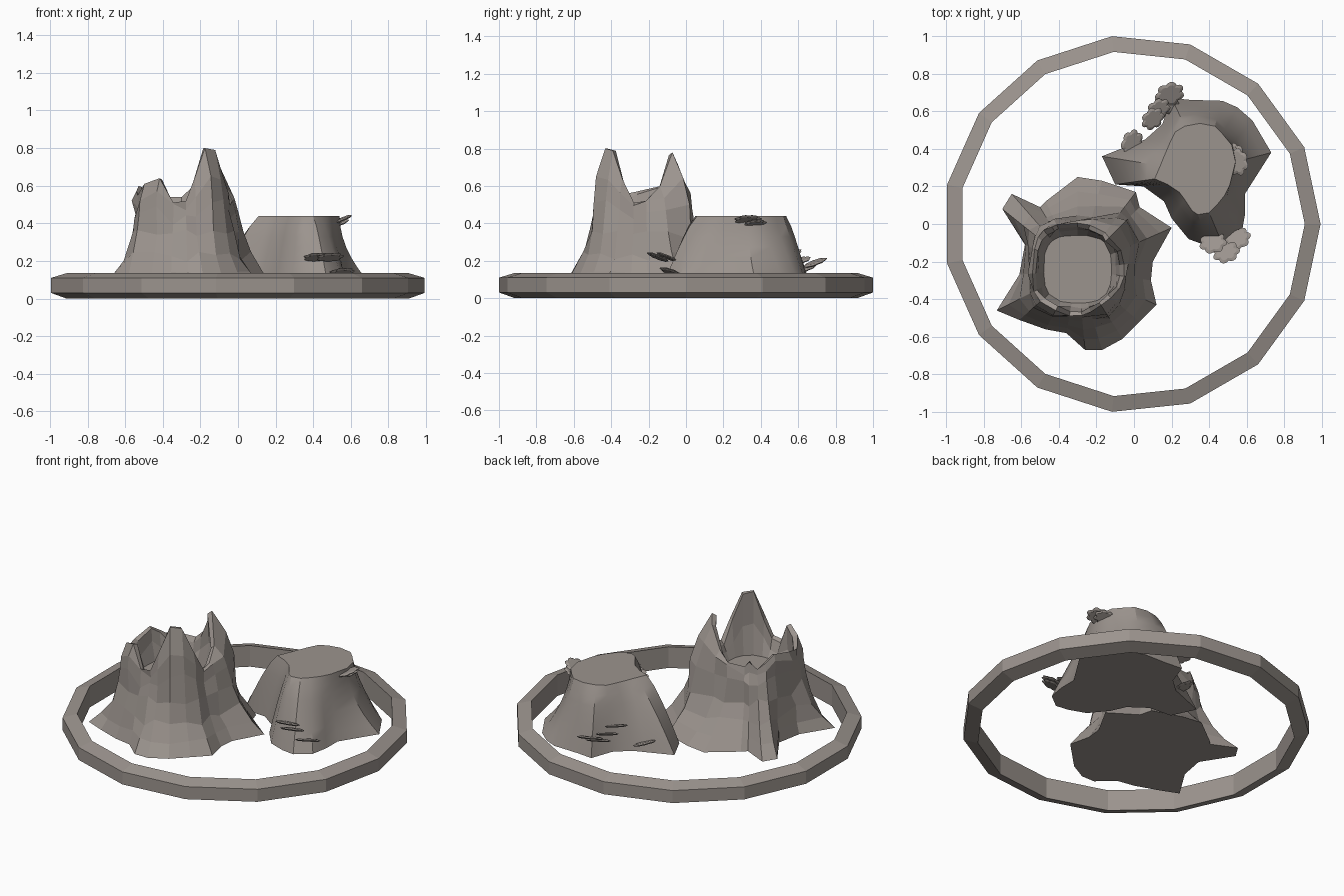
import bpy
import math
import random
from mathutils import Vector, Matrix

random.seed(11)
old = bpy.data.objects.get("Cube")
if old:
    bpy.data.objects.remove(old, do_unlink=True)


def make_material(name, colour):
    mat = bpy.data.materials.new(name)
    mat.use_nodes = True
    mat.diffuse_color = colour
    mat.node_tree.nodes["Principled BSDF"].inputs["Base Color"].default_value = colour
    return mat


GREY = make_material("warm grey", (0.33, 0.295, 0.27, 1))


def add_object(name, verts, faces):
    mesh = bpy.data.meshes.new(name)
    mesh.from_pydata(verts, [], faces)
    mesh.materials.append(GREY)
    obj = bpy.data.objects.new(name, mesh)
    bpy.context.collection.objects.link(obj)
    return obj


def loft(name, rings, closed=False):
    """Skin equal-length rings; cap both ends, or join last to first."""
    n = len(rings[0])
    verts = [tuple(p) for ring in rings for p in ring]
    faces = []
    count = len(rings)
    for k in range(count if closed else count - 1):
        a, b = k * n, (k + 1) % count * n
        for i in range(n):
            j = (i + 1) % n
            faces.append((a + i, a + j, b + j, b + i))
    if not closed:
        faces.append(tuple(reversed(range(n))))
        faces.append(tuple(range((count - 1) * n, count * n)))
    return add_object(name, verts, faces)


def smooth(obj, degrees):
    bpy.ops.object.select_all(action="DESELECT")
    obj.select_set(True)
    bpy.context.view_layer.objects.active = obj
    bpy.ops.object.shade_smooth_by_angle(angle=math.radians(degrees))


# Fifteen-sided border ring
def circle(radius, z, sides=15):
    step = math.tau / sides
    return [(radius * math.cos(i * step) - .012, radius * math.sin(i * step), z)
            for i in range(sides)]


loft("border_ring", [circle(1.004, .03), circle(1.004, .11), circle(.92, .135),
                     circle(.92, 0)], closed=True)

# Broken stump: root outline x, y and rim height, anticlockwise
ROOTS = [
    (.2, -.02, .6), (.03, .09, .78), (.01, .17, .72), (-.17, .23, .6),
    (-.3, .25, .54), (-.47, .12, .54), (-.5, .09, .57), (-.65, .16, .53),
    (-.7, .08, .56), (-.58, -.11, .6), (-.61, -.27, .57), (-.73, -.46, .55),
    (-.61, -.51, .61), (-.47, -.56, .64), (-.36, -.58, .51), (-.26, -.67, .52),
    (-.17, -.67, .64), (-.06, -.61, .8), (.03, -.52, .79), (.12, -.43, .64),
    (.09, -.3, .51), (.1, -.2, .52)]
CENTRE = Vector((-.3, -.24))
CORNER = Vector((.8, .6))


def trunk_ring(radius, flare, height, jitter=0.0, bulge=0.0):
    """Rounded-square trunk ring, pulled to the roots by flare, with one fat corner."""
    ring = []
    for x, y, top in ROOTS:
        out = Vector((x, y)) - CENTRE
        d = out.normalized()
        near = d * radius(top) / (abs(d.x) ** 3 + abs(d.y) ** 3) ** (1 / 3)
        near *= 1 + random.uniform(-jitter, jitter)
        near *= 1 + bulge * max(0, d.dot(CORNER)) ** 8
        p = CENTRE + near.lerp(out, flare)
        ring.append((p.x, p.y, height(top) + random.uniform(-jitter, jitter) * .6))
    return ring


loft("broken_stump", [
    trunk_ring(lambda t: .27, 1, lambda t: .06),
    trunk_ring(lambda t: .27, .64, lambda t: .135, .02, .28),
    trunk_ring(lambda t: .268, .32, lambda t: .22, .05, .28),
    trunk_ring(lambda t: .263, .1, lambda t: .33, .06, .25),
    trunk_ring(lambda t: .258, .03, lambda t: .3 + t * .25, .06, .22),
    trunk_ring(lambda t: .253, 0, lambda t: .17 + t * .62, .05, .12),
    trunk_ring(lambda t: .25 - (t - .5) * .14, 0, lambda t: t),
    trunk_ring(lambda t: .225 - (t - .5) * .12, 0, lambda t: t - .015, .03),
    trunk_ring(lambda t: .205, 0, lambda t: .22 + t * .45, .05),
    trunk_ring(lambda t: .18, 0, lambda t: .4)])

# Cut stump: matching root and cut-edge points, anticlockwise
CUT = [
    (.59, .16, .51, .21), (.73, .38, .54, .33), (.63, .55, .52, .42),
    (.55, .62, .47, .48), (.47, .655, .43, .52), (.3, .66, .35, .535),
    (.2, .67, .27, .52), (.15, .53, .22, .49), (.06, .45, .19, .43),
    (-.02, .42, .16, .36), (-.17, .36, .14, .31), (-.1, .21, .11, .24),
    (.05, .2, .18, .21), (.16, .12, .24, .17), (.2, .03, .27, .13),
    (.29, -.08, .31, .07), (.4, -.12, .34, .05), (.48, -.13, .4, .06),
    (.57, -.06, .44, .1), (.59, .05, .48, .15)]


def cut_ring(level):
    """Level runs from 0 at the cut to 1 at the roots; the +x side is hollow."""
    ring = []
    for bx, by, tx, ty in CUT:
        angle = math.atan2(by - .3, bx - .35)
        f = level ** (.78 + 1.2 * max(0, math.cos(angle - .2)) ** 2)
        ring.append((tx + (bx - tx) * f, ty + (by - ty) * f, .44 - .39 * level))
    return ring


stump = loft("cut_stump", [cut_ring(1 - i / 7) for i in range(8)])
smooth(stump, 32)


# Thin scalloped shelf fungi, tipped up away from the stump
def shelf(name, x, y, z, radius):
    away = math.atan2(y - .3, x - .35)
    place = (Matrix.Translation((x, y, z)) @ Matrix.Rotation(away, 4, "Z")
             @ Matrix.Rotation(-.4, 4, "Y"))
    rings = []
    for scale, height in ((.8, -.007), (1, 0), (.75, .007)):
        ring = []
        for i in range(35):
            a = math.tau * i / 35
            r = radius * scale * (.85 + .2 * abs(math.sin(3.5 * a)))
            ring.append(place @ Vector((r * math.cos(a), r * 1.2 * math.sin(a), height)))
        rings.append(ring)
    return loft(name, rings)


SHELVES = [
    (.19, .69, .19, .065), (.17, .64, .16, .06), (.13, .61, .2, .055),
    (.1, .56, .24, .055), (-.01, .43, .11, .06), (.49, -.15, .22, .06),
    (.42, -.1, .22, .06), (.55, -.08, .14, .06), (.55, .33, .42, .06),
    (.54, .37, .4, .05)]
for number, spec in enumerate(SHELVES, 1):
    shelf("shelf_fungus_%d" % number, *spec)
